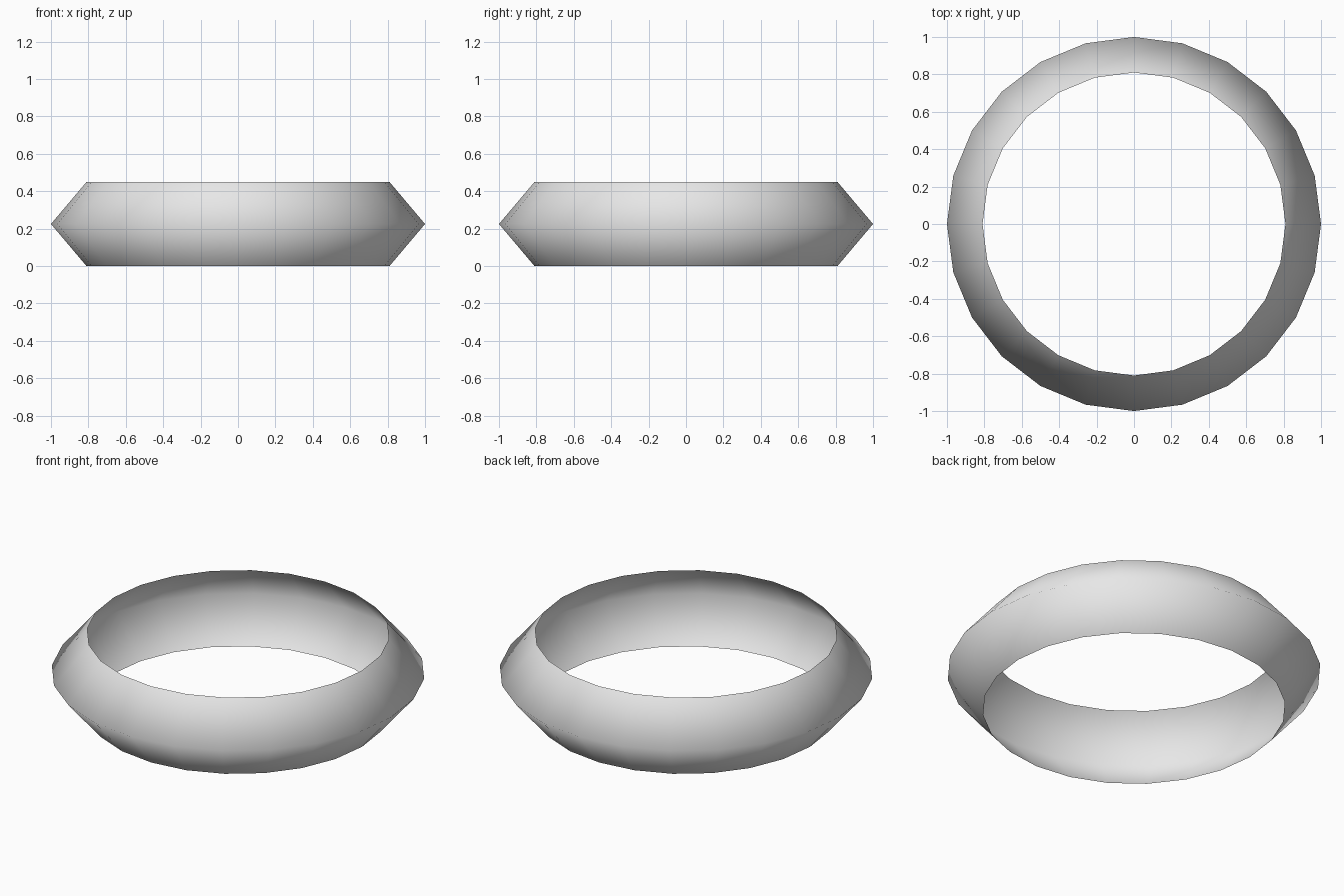
import bpy
import bmesh
from math import cos, sin, tau

cube = bpy.data.objects.get("Cube")
if cube:
    bpy.data.objects.remove(cube, do_unlink=True)

SEGMENTS = 24
# Band profile from bottom rim over the ridge to the top rim: radius, height
PROFILE = [(0.81, 0.0), (1.0, 0.225), (0.81, 0.45)]

# Plain grey material
grey = bpy.data.materials.new("light_grey")
grey.use_nodes = True
colour = (0.8, 0.8, 0.8, 1.0)
grey.diffuse_color = colour
grey.node_tree.nodes["Principled BSDF"].inputs["Base Color"].default_value = colour

# Open ridged band: a hollow shell with no inner wall
bm = bmesh.new()
loops = [
    [bm.verts.new((r * cos(tau * i / SEGMENTS), r * sin(tau * i / SEGMENTS), z))
     for i in range(SEGMENTS)]
    for r, z in PROFILE
]
for low, high in zip(loops, loops[1:]):
    for i in range(SEGMENTS):
        j = (i + 1) % SEGMENTS
        face = bm.faces.new((low[i], low[j], high[j], high[i]))
        face.smooth = True

mesh = bpy.data.meshes.new("ring_band")
bm.to_mesh(mesh)
bm.free()
mesh.materials.append(grey)
ring = bpy.data.objects.new("ring_band", mesh)
bpy.context.collection.objects.link(ring)
